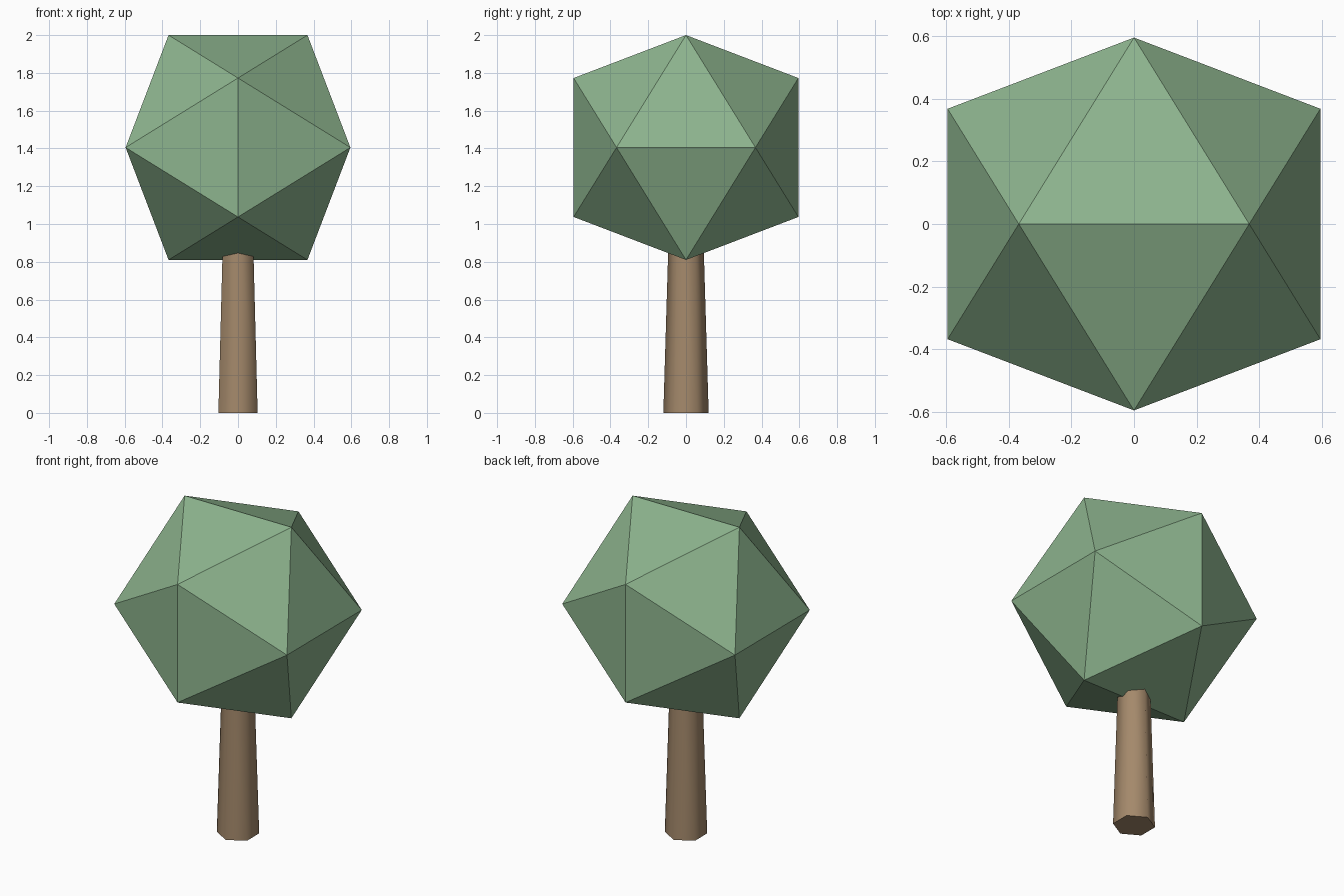
import bpy
import bmesh
from math import radians, sqrt
from mathutils import Matrix, Vector

cube = bpy.data.objects.get("Cube")
if cube:
    bpy.data.objects.remove(cube, do_unlink=True)


def material(name, rgb):
    mat = bpy.data.materials.new(name)
    mat.use_nodes = True
    mat.diffuse_color = (*rgb, 1)
    mat.node_tree.nodes["Principled BSDF"].inputs["Base Color"].default_value = (*rgb, 1)
    return mat


def make_object(name, bm, mat):
    bmesh.ops.recalc_face_normals(bm, faces=bm.faces)
    mesh = bpy.data.meshes.new(name)
    bm.to_mesh(mesh)
    bm.free()
    mesh.materials.append(mat)
    obj = bpy.data.objects.new(name, mesh)
    bpy.context.collection.objects.link(obj)
    return obj


# Foliage: an icosahedron resting on an edge, from three golden rectangles
long_side = 0.595
short_side = long_side / ((1 + sqrt(5)) / 2)
centre = Vector((0, 0, 2 - long_side))
bm = bmesh.new()
for s in (-1, 1):
    for t in (-1, 1):
        a, b = s * long_side, t * short_side
        for corner in ((b, 0, a), (0, a, b), (a, b, 0)):
            bm.verts.new(centre + Vector(corner))
bmesh.ops.convex_hull(bm, input=bm.verts)
make_object("foliage", bm, material("leaf green", (0.266, 0.456, 0.270)))

# Trunk: a tapered hexagonal post with smooth sides, its top inside the foliage
height = 1.0
bm = bmesh.new()
bmesh.ops.create_cone(bm, cap_ends=True, segments=6, radius1=0.12, radius2=0.09,
                      depth=height, matrix=Matrix.Translation((0, 0, height / 2)))
trunk = make_object("trunk", bm, material("bark brown", (0.371, 0.25, 0.147)))
bpy.ops.object.select_all(action="DESELECT")
trunk.select_set(True)
bpy.context.view_layer.objects.active = trunk
bpy.ops.object.shade_smooth_by_angle(angle=radians(70))
